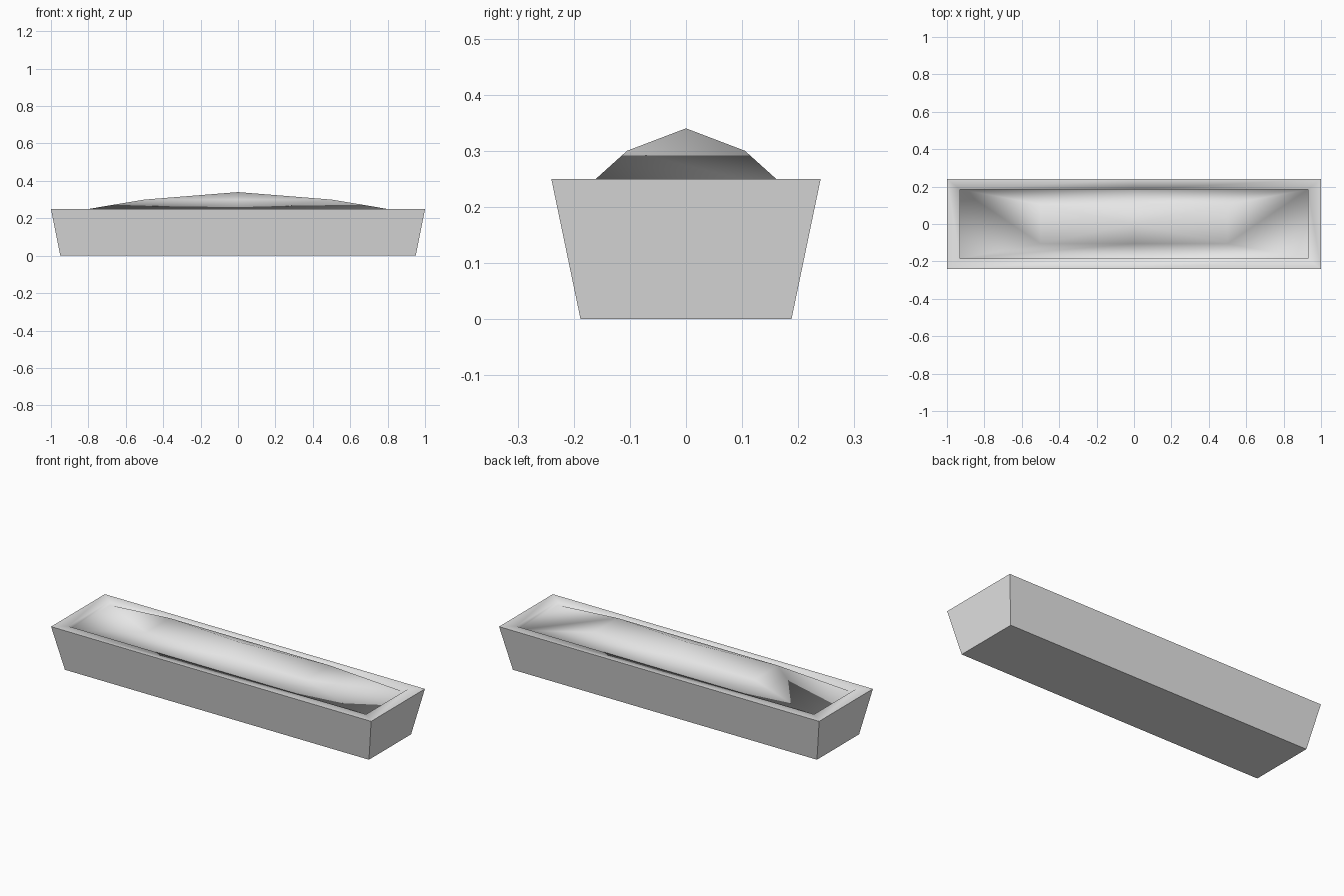
import bpy
import bmesh

cube = bpy.data.objects.get("Cube")
if cube:
    bpy.data.objects.remove(cube, do_unlink=True)

# Single plain grey finish
grey = bpy.data.materials.new("light_grey")
grey.use_nodes = True
grey.diffuse_color = (0.8, 0.8, 0.8, 1)
grey.node_tree.nodes["Principled BSDF"].inputs["Base Color"].default_value = (0.8, 0.8, 0.8, 1)

bm = bmesh.new()


def ring(half_x, half_y, z):
    """Rectangle with an extra point midway along each long side."""
    corners = [(-1, -1), (0, -1), (1, -1), (1, 1), (0, 1), (-1, 1)]
    return [bm.verts.new((sx * half_x, sy * half_y, z)) for sx, sy in corners]


def bridge(lower, upper, smooth):
    n = len(lower)
    for i in range(n):
        j = (i + 1) % n
        face = bm.faces.new((lower[i], lower[j], upper[j], upper[i]))
        face.smooth = smooth


# Tapered trough: base, outer walls, rim and inner lip
base = ring(0.95, 0.188, 0)
rim_outer = ring(1, 0.24, 0.25)
rim_inner = ring(0.93, 0.185, 0.25)
soil_edge = ring(0.93, 0.185, 0.228)
bm.faces.new(base[::-1])
bridge(base, rim_outer, False)
bridge(rim_outer, rim_inner, True)
bridge(rim_inner, soil_edge, True)

# Soil: sloping border rising to a low peak
soil_crest = ring(0.5, 0.105, 0.30)
bridge(soil_edge, soil_crest, True)
peak = bm.verts.new((0, 0, 0.34))
for i in range(len(soil_crest)):
    face = bm.faces.new((soil_crest[i], soil_crest[(i + 1) % len(soil_crest)], peak))
    face.smooth = True

# Diagonal folds across the end slopes
for outer, inner in ((3, 2), (5, 0)):
    bmesh.ops.connect_verts(bm, verts=[soil_edge[outer], soil_crest[inner]])

bmesh.ops.recalc_face_normals(bm, faces=bm.faces)
mesh = bpy.data.meshes.new("planter_trough_with_soil")
bm.to_mesh(mesh)
bm.free()
mesh.materials.append(grey)
planter = bpy.data.objects.new("planter_trough_with_soil", mesh)
bpy.context.collection.objects.link(planter)
